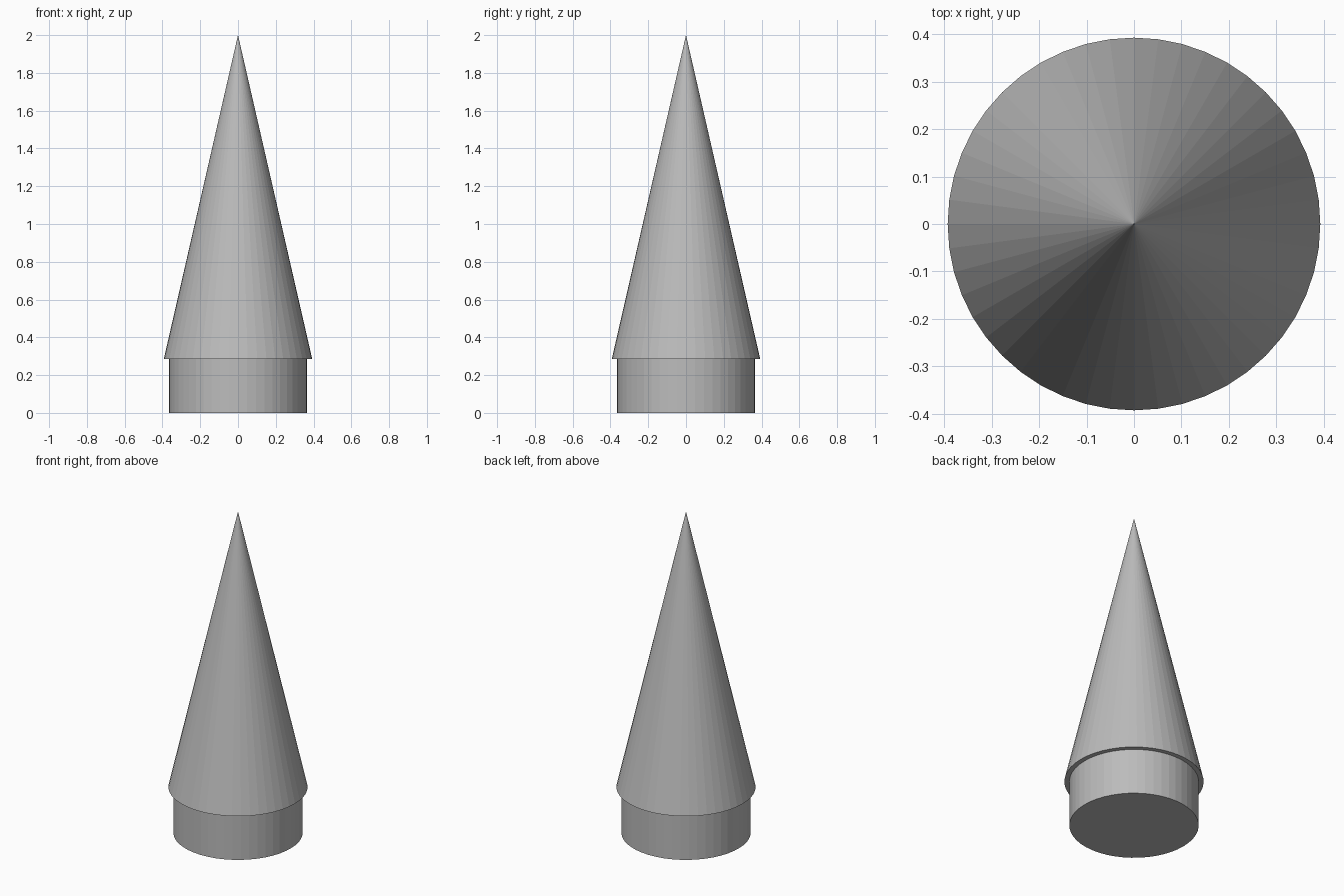
import bpy

SIDES = 48
RIM_Z = 0.285

cube = bpy.data.objects.get("Cube")
if cube:
    bpy.data.objects.remove(cube, do_unlink=True)

# Plain grey finish
grey = bpy.data.materials.new("grey")
grey.use_nodes = True
colour = (0.5, 0.5, 0.5, 1)
grey.diffuse_color = colour
grey.node_tree.nodes["Principled BSDF"].inputs["Base Color"].default_value = colour


def add_round(name, bottom_radius, top_radius, bottom, top):
    bpy.ops.mesh.primitive_cone_add(
        vertices=SIDES, radius1=bottom_radius, radius2=top_radius,
        depth=top - bottom, location=(0, 0, (bottom + top) / 2))
    part = bpy.context.object
    part.name = name
    part.data.materials.append(grey)
    return part


# Cylindrical shoulder that plugs in below the cone
add_round("shoulder", 0.365, 0.365, 0, RIM_Z)

# Pointed cone with a small overhanging rim
add_round("nose_cone", 0.393, 0, RIM_Z, 2)
